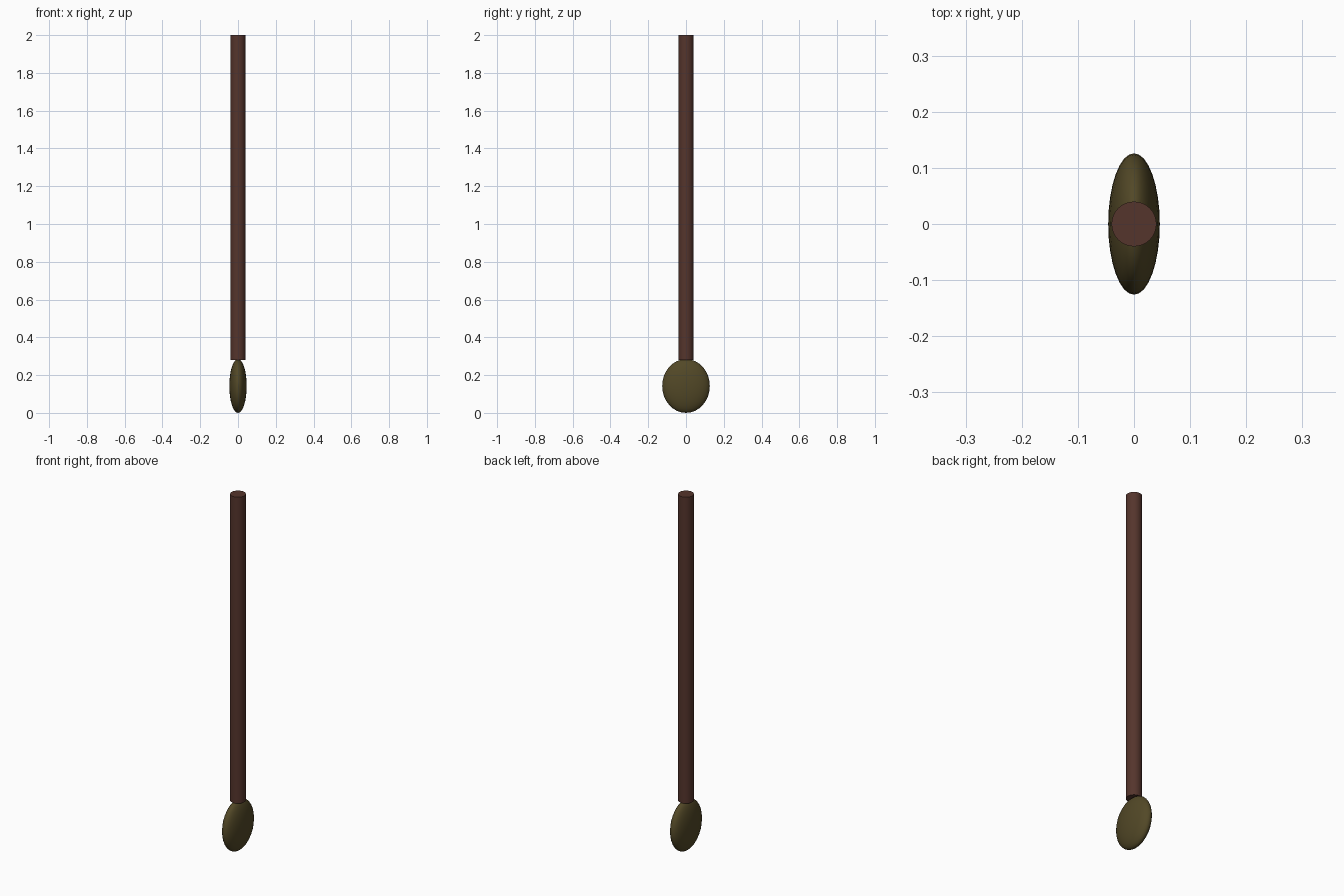
import bpy, math

if "Cube" in bpy.data.objects:
    bpy.data.objects.remove(bpy.data.objects["Cube"])


def finish(name, color):
    ob = bpy.context.object
    ob.name = name
    mat = bpy.data.materials.new(name + "_material")
    mat.diffuse_color = (*color, 1)
    mat.use_nodes = True
    mat.node_tree.nodes["Principled BSDF"].inputs["Base Color"].default_value = mat.diffuse_color
    ob.data.materials.append(mat)
    bpy.ops.object.transform_apply(location=False, rotation=False, scale=True)
    bpy.ops.object.shade_smooth_by_angle(angle=math.radians(30))
    return ob


# Long round handle
bpy.ops.mesh.primitive_cylinder_add(vertices=32, radius=0.04, depth=1.72,
                                    location=(0, 0, 1.14))
finish("handle", (0.09, 0.035, 0.025))

# Flattened oval head
bpy.ops.mesh.primitive_uv_sphere_add(segments=32, ring_count=16, radius=1,
                                     location=(0, 0, 0.1425))
bpy.context.object.scale = (0.046, 0.126, 0.1425)
finish("head", (0.085, 0.065, 0.02))
